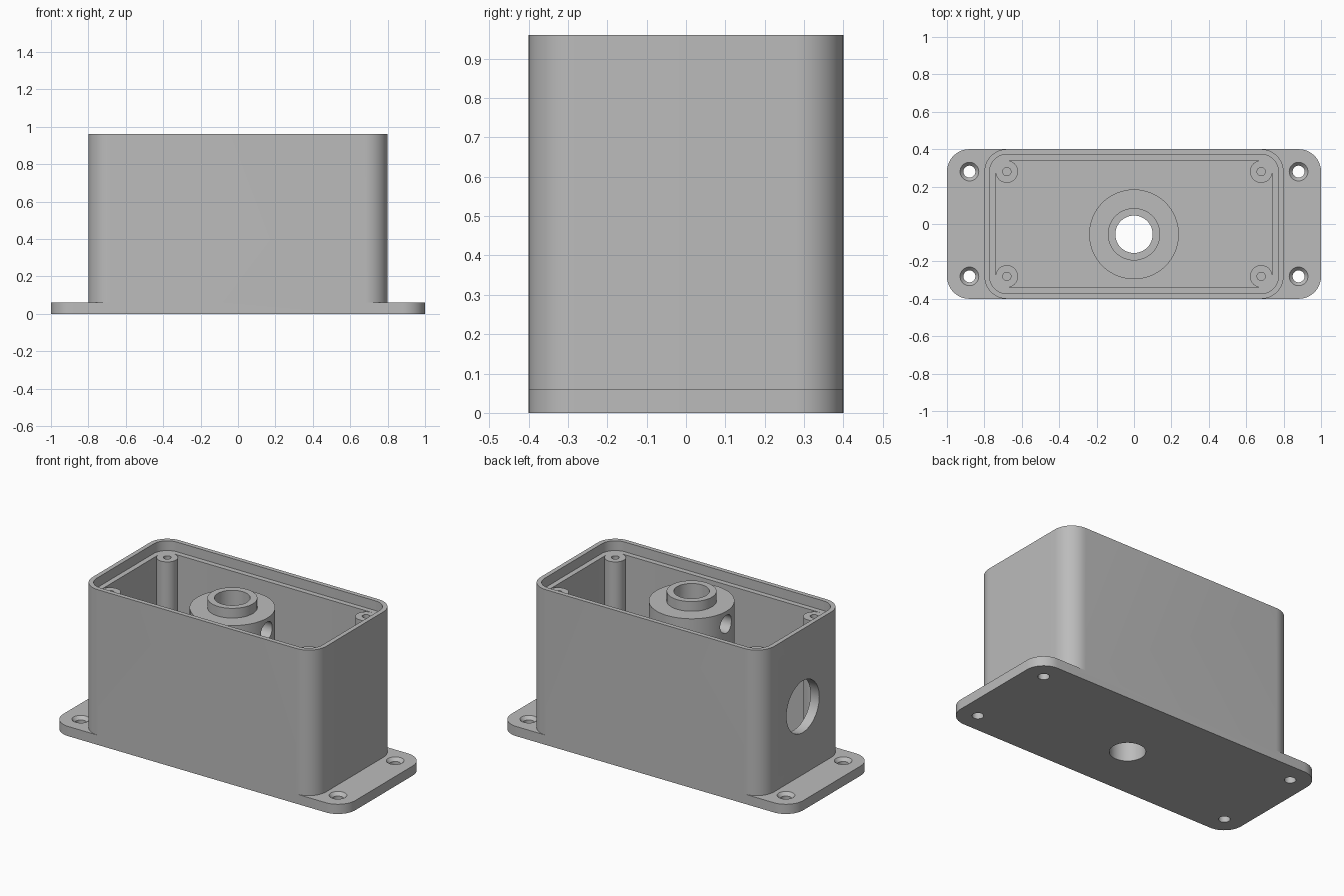
import bpy, bmesh
from math import pi, cos, sin
from mathutils import Matrix

if "Cube" in bpy.data.objects:
    bpy.data.objects.remove(bpy.data.objects["Cube"])

# One plain grey plastic
grey = bpy.data.materials.new("grey_plastic")
grey.use_nodes = True
COLOUR = (0.5, 0.5, 0.5, 1)
grey.diffuse_color = COLOUR
grey.node_tree.nodes["Principled BSDF"].inputs["Base Color"].default_value = COLOUR


def make_object(name, bm):
    bmesh.ops.recalc_face_normals(bm, faces=bm.faces)
    mesh = bpy.data.meshes.new(name)
    bm.to_mesh(mesh)
    bm.free()
    mesh.materials.append(grey)
    obj = bpy.data.objects.new(name, mesh)
    bpy.context.collection.objects.link(obj)
    return obj


def rounded_block(name, half_x, half_y, radius, z0, z1, steps=12):
    """Upright block with rounded vertical corners."""
    bm = bmesh.new()
    verts = []
    corners = [(1, 1), (-1, 1), (-1, -1), (1, -1)]
    for quarter, (sx, sy) in enumerate(corners):
        for i in range(steps + 1):
            a = (quarter + i / steps) * pi / 2
            verts.append(bm.verts.new((sx * (half_x - radius) + radius * cos(a),
                                       sy * (half_y - radius) + radius * sin(a), z0)))
    base = bm.faces.new(verts)
    top = bmesh.ops.extrude_face_region(bm, geom=[base])["geom"]
    moved = [v for v in top if isinstance(v, bmesh.types.BMVert)]
    bmesh.ops.translate(bm, verts=moved, vec=(0, 0, z1 - z0))
    return make_object(name, bm)


def cylinder(name, x, y, z0, z1, r0, r1=None, segments=48):
    """Upright cylinder, or a cone when r1 is given."""
    bm = bmesh.new()
    bmesh.ops.create_cone(bm, cap_ends=True, segments=segments, radius1=r0,
                          radius2=r0 if r1 is None else r1, depth=z1 - z0,
                          matrix=Matrix.Translation((x, y, (z0 + z1) / 2)))
    return make_object(name, bm)


def cross_cylinder(name, x0, x1, y, z, r):
    """Cylinder lying along x."""
    bm = bmesh.new()
    place = Matrix.Translation(((x0 + x1) / 2, y, z)) @ Matrix.Rotation(pi / 2, 4, "Y")
    bmesh.ops.create_cone(bm, cap_ends=True, segments=48, radius1=r, radius2=r,
                          depth=x1 - x0, matrix=place)
    return make_object(name, bm)


def combine(target, tool, operation="DIFFERENCE"):
    """Apply a boolean and discard the tool."""
    mod = target.modifiers.new("boolean", "BOOLEAN")
    mod.operation, mod.object, mod.solver = operation, tool, "EXACT"
    bpy.context.view_layer.objects.active = target
    bpy.ops.object.modifier_apply(modifier=mod.name)
    bpy.data.objects.remove(tool)


RIM, LEDGE, FLOOR = 0.96, 0.90, 0.06
HUB_Y = -0.055
signs = [(sx, sy) for sx in (-1, 1) for sy in (-1, 1)]

# Housing: flanged base plate joined to a deep box with a stepped rim
housing = rounded_block("housing", 1.0, 0.4, 0.12, 0, FLOOR)
combine(housing, rounded_block("box", 0.8, 0.4, 0.12, 0, RIM), "UNION")
combine(housing, rounded_block("cavity", 0.74, 0.34, 0.06, FLOOR, RIM + 0.1))
combine(housing, rounded_block("lid_recess", 0.772, 0.372, 0.092, LEDGE, RIM + 0.1))

# Cable opening in one end, shaft opening in the floor
combine(housing, cross_cylinder("cable_hole", -0.9, -0.7, 0, 0.48, 0.16))
combine(housing, cylinder("floor_hole", 0, HUB_Y, -0.1, 0.2, 0.1))

# Countersunk mounting holes in the flange
for sx, sy in signs:
    x, y = sx * 0.88, sy * 0.28
    combine(housing, cylinder("mount_hole", x, y, -0.1, 0.2, 0.032))
    combine(housing, cylinder("countersink", x, y, 0.04, 0.08, 0.032, 0.068))

# Lid screw posts filling the inside corners
posts = []
for sx, sy in signs:
    name = ("left" if sx > 0 else "right") + ("_back" if sy > 0 else "_front") + "_post"
    post = cylinder(name, sx * 0.68, sy * 0.28, FLOOR, LEDGE, 0.06)
    combine(post, cylinder("screw_hole", sx * 0.68, sy * 0.28, 0.5, 1.0, 0.022))
    posts.append(post)

# Central hub with a raised collar, a bore and a cross hole
hub = cylinder("hub", 0, HUB_Y, FLOOR, LEDGE, 0.24, segments=64)
combine(hub, cylinder("collar", 0, HUB_Y, 0.5, RIM, 0.14), "UNION")
combine(hub, cylinder("bore", 0, HUB_Y, 0, 1.1, 0.1))
combine(hub, cross_cylinder("cross_hole", -0.4, 0.4, HUB_Y, 0.82, 0.055))

# Smooth the curved walls, keep the edges crisp
bpy.ops.object.select_all(action="DESELECT")
for obj in [housing, hub] + posts:
    obj.select_set(True)
bpy.context.view_layer.objects.active = housing
bpy.ops.object.shade_smooth_by_angle(angle=pi / 6)
